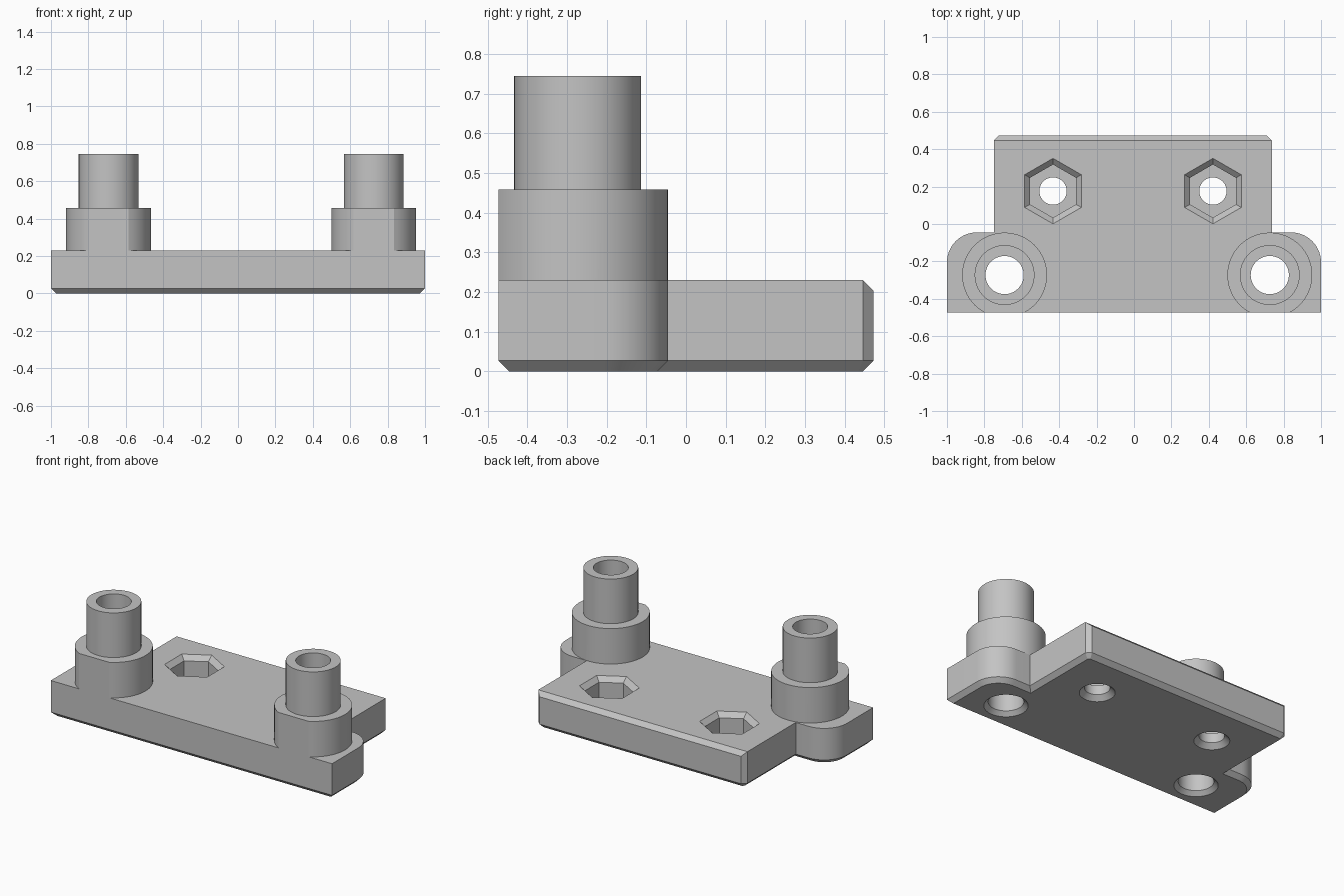
import bpy, bmesh
from math import sin, cos, pi, radians

if "Cube" in bpy.data.objects:
    bpy.data.objects.remove(bpy.data.objects["Cube"])

FRONT, BACK, EAR_BACK = -0.473, 0.473, -0.045
PLATE_TOP, CHAMFER, EAR_R = 0.23, 0.027, 0.16
BOSS_X, BOSS_Y = (-0.692, 0.726), -0.273
NUT_X, NUT_Y = (-0.433, 0.422), 0.176

grey = bpy.data.materials.new("plain_grey")
grey.use_nodes = True
colour = (0.55, 0.55, 0.55, 1)
grey.diffuse_color = colour
grey.node_tree.nodes["Principled BSDF"].inputs["Base Color"].default_value = colour


def to_object(name, bm):
    bmesh.ops.recalc_face_normals(bm, faces=bm.faces[:])
    mesh = bpy.data.meshes.new(name)
    bm.to_mesh(mesh)
    bm.free()
    mesh.materials.append(grey)
    obj = bpy.data.objects.new(name, mesh)
    bpy.context.collection.objects.link(obj)
    return obj


def revolve(name, profile, x, y, sides=64):
    """Closed solid from (radius, height) rings, with a corner towards +y."""
    bm = bmesh.new()
    turns = [pi / 2 + 2 * pi * i / sides for i in range(sides)]
    rings = [[bm.verts.new((x + r * cos(a), y + r * sin(a), z)) for a in turns]
             for r, z in profile]
    for low, high in zip(rings, rings[1:]):
        for i in range(sides):
            j = (i + 1) % sides
            bm.faces.new((low[i], low[j], high[j], high[i]))
    bm.faces.new(rings[0])
    bm.faces.new(rings[-1])
    return to_object(name, bm)


def combine(body, tool, operation):
    mod = body.modifiers.new(operation, 'BOOLEAN')
    mod.operation, mod.solver, mod.object = operation, 'EXACT', tool
    bpy.context.view_layer.objects.active = body
    bpy.ops.object.modifier_apply(modifier=mod.name)
    bpy.data.objects.remove(tool)


def slice_off(bm, point, normal):
    """Remove everything beyond a plane and cap the cut."""
    cut = bmesh.ops.bisect_plane(bm, geom=bm.verts[:] + bm.edges[:] + bm.faces[:],
                                 plane_co=point, plane_no=normal, clear_outer=True)
    rim = [e for e in cut["geom_cut"] if isinstance(e, bmesh.types.BMEdge) and e.is_boundary]
    bmesh.ops.edgeloop_fill(bm, edges=rim)


def ear_arc(cx, start):
    cy = EAR_BACK - EAR_R
    angles = [radians(start + 90 * i / 14) for i in range(15)]
    return [(cx + EAR_R * cos(a), cy + EAR_R * sin(a)) for a in angles]


# Plate with two rounded ears, left long at the front for trimming
left, right = -0.749, 0.738
outline = [(-1, FRONT - 0.1), (1, FRONT - 0.1)]
outline += ear_arc(1 - EAR_R, 0)
outline += [(right, EAR_BACK), (right, BACK - CHAMFER), (right - CHAMFER, BACK),
            (left + CHAMFER, BACK), (left, BACK - CHAMFER), (left, EAR_BACK)]
outline += ear_arc(EAR_R - 1, 90)
bm = bmesh.new()
base = bm.faces.new([bm.verts.new((x, y, 0)) for x, y in outline])
grown = bmesh.ops.extrude_face_region(bm, geom=[base], use_keep_orig=True)["geom"]
bmesh.ops.translate(bm, vec=(0, 0, PLATE_TOP),
                    verts=[v for v in grown if isinstance(v, bmesh.types.BMVert)])
bmesh.ops.recalc_face_normals(bm, faces=bm.faces[:])
bottom = [e for e in bm.edges if all(v.co.z < 0.001 for v in e.verts)]
bmesh.ops.bevel(bm, geom=bottom, offset=CHAMFER, segments=1, affect='EDGES',
                clamp_overlap=False)
plate = to_object("mounting_plate", bm)

# Stepped bosses with countersunk through holes
for x in BOSS_X:
    boss = [(0.227, 0.1), (0.227, 0.458), (0.16, 0.458), (0.16, 0.745)]
    combine(plate, revolve("boss", boss, x, BOSS_Y), 'UNION')
for x in BOSS_X:
    bore = [(0.157, -0.03), (0.102, 0.025), (0.102, 0.8)]
    combine(plate, revolve("bore_cutter", bore, x, BOSS_Y), 'DIFFERENCE')

# Hexagonal nut pockets with screw holes below
for x in NUT_X:
    pocket = [(0.142, 0.09), (0.142, 0.2), (0.208, 0.26)]
    combine(plate, revolve("pocket_cutter", pocket, x, NUT_Y, 6), 'DIFFERENCE')
    screw = [(0.133, -0.03), (0.073, 0.03), (0.073, 0.3)]
    combine(plate, revolve("screw_cutter", screw, x, NUT_Y, 48), 'DIFFERENCE')

# Flat front across plate and bosses, then front and back chamfers
bm = bmesh.new()
bm.from_mesh(plate.data)
slice_off(bm, (0, FRONT, 0), (0, -1, 0))
slice_off(bm, (0, FRONT, CHAMFER), (0, -1, -1))
slice_off(bm, (0, BACK, PLATE_TOP - CHAMFER), (0, 1, 1))
bmesh.ops.recalc_face_normals(bm, faces=bm.faces[:])
bm.to_mesh(plate.data)
bm.free()

bpy.ops.object.select_all(action='DESELECT')
plate.select_set(True)
bpy.context.view_layer.objects.active = plate
bpy.ops.object.shade_smooth_by_angle(angle=radians(20))
